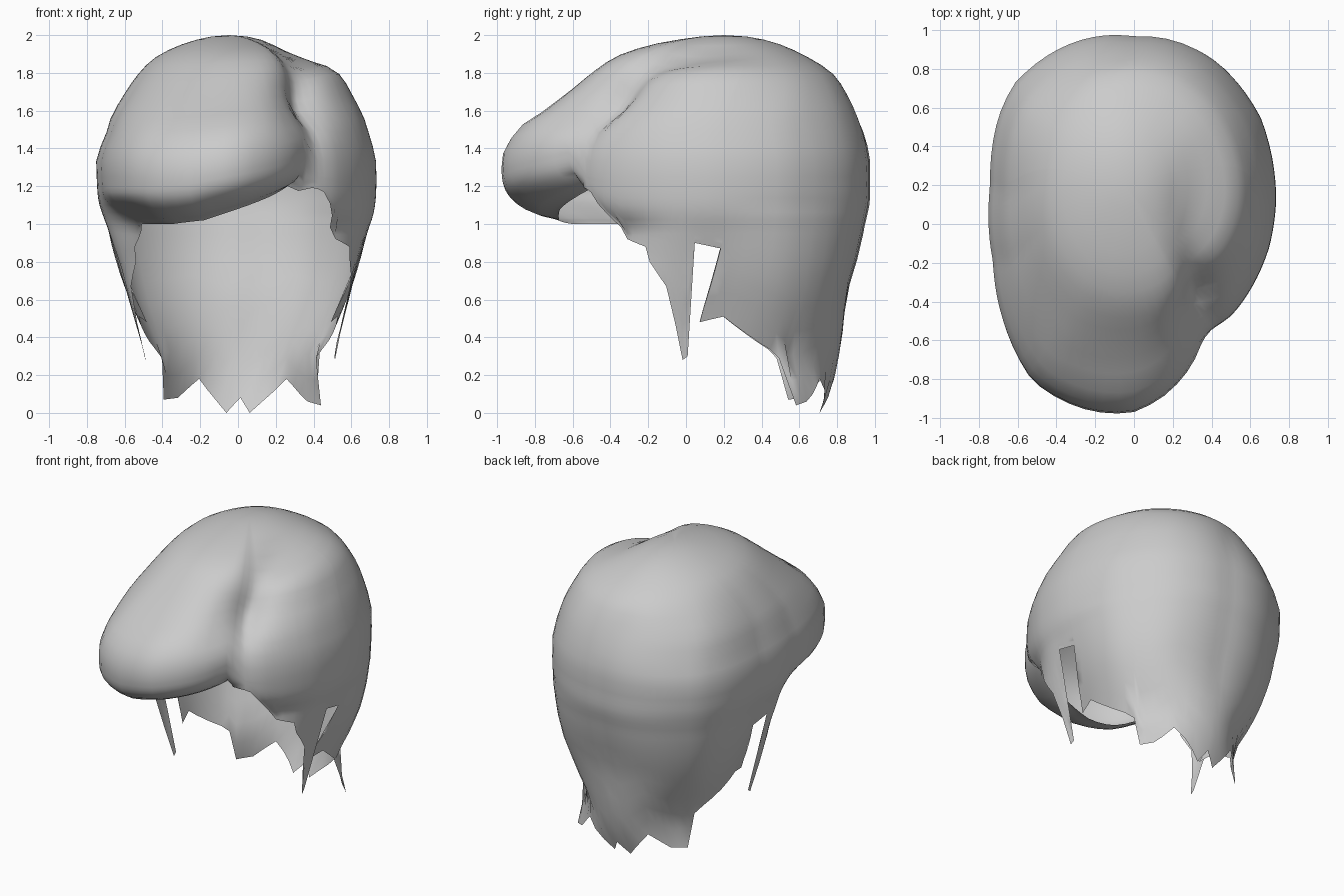
import bpy, bmesh, math

if "Cube" in bpy.data.objects:
    bpy.data.objects.remove(bpy.data.objects["Cube"])

# Horizontal sections of the hair: height, left, right, front, back
SECTIONS = [
    (2.0, -.05, -.05, .2, .2), (1.985, -.18, .09, .03, .37), (1.95, -.3, .2, -.16, .5),
    (1.88, -.44, .4, -.36, .65), (1.8, -.52, .54, -.47, .77), (1.68, -.6, .62, -.6, .85),
    (1.55, -.67, .68, -.76, .91), (1.48, -.69, .7, -.86, .935), (1.35, -.74, .735, -.945, .965),
    (1.25, -.74, .74, -.96, .965), (1.12, -.73, .735, -.93, .965), (1.04, -.705, .72, -.81, .95),
    (1.0, -.69, .705, -.66, .94), (.87, -.65, .66, -.6, .915), (.62, -.56, .57, -.6, .845),
    (.45, -.5, .51, -.6, .83), (.25, -.46, .49, -.6, .8), (.1, -.55, .68, -.6, .76),
    (0, -.6, .74, -.6, .71)]

# Fullness by angle (270 is the front): swept fringe, parting notch at -54
FULLNESS = [(-61, .80), (-57, .78), (-53, .785), (-43, .84), (-28, .89), (-10, .95), (10, 1),
            (40, 1.05), (62, 1.04), (90, 1), (120, 1.09), (131, 1.12), (142, 1.1), (165, 1.02),
            (195, 1), (217, 1.05), (237, 1.1), (256, 1.05), (270, 1.01), (281, .94),
            (292, .86), (299, .80)]
# Extra roundness of the back corners below the dome: height, amount
CORNER = [(0, 0), (.2, .02), (.35, .06), (.5, .1), (.7, .1), (.87, .06), (1.1, 0), (2, 0)]

# Lower edge: angle, height
SIDE = [(-31, .92), (-20, .88), (-18, .8), (-10, .67), (-2, .28), (1, .3), (4, .9), (16, .87),
        (17, .48), (26, .51), (40, .38), (50, .29)]
TUFTS = [(53, .04), (60, .06), (64, .1), (70, .18), (85, 0), (89, .08), (95, 0),
         (106, .18), (117, .08), (126, .07)]
FRINGE = [(212, 1), (225, 1), (240, 1), (255, 1.02), (270, 1.08), (285, 1.14), (299, 1.2)]
HEM = ([(-61, 1.2), (-58, 1.18), (-54, 1.2), (-48, 1.17)] + SIDE + TUFTS
       + [(180 - a, z) for a, z in reversed(SIDE)][:-1] + FRINGE)
UPPER, MIDDLE, LOWER = 15, 8, 7      # rows: shared dome, skirt, strands


def smooth(lo, hi, v):
    t = min(1, max(0, (v - lo) / (hi - lo)))
    return t * t * (3 - 2 * t)


def linear(table, a):
    for (a0, v0), (a1, v1) in zip(table, table[1:]):
        if a <= a1:
            return v0 + (v1 - v0) * (a - a0) / (a1 - a0)
    return table[-1][1]


def section(z):
    """Smooth interpolation of the sections, even across the flat crown."""
    s = [math.sqrt(2 - r[0]) for r in SECTIONS]
    v = math.sqrt(max(0, 2 - z))
    i = 0
    while i < len(s) - 2 and v > s[i + 1]:
        i += 1
    h = s[i + 1] - s[i]
    t = min(1, (v - s[i]) / h)
    out = []
    for k in range(1, 5):
        def slope(j):
            a, b = max(0, j - 1), min(len(s) - 1, j + 1)
            return (SECTIONS[b][k] - SECTIONS[a][k]) / (s[b] - s[a])
        p, q = SECTIONS[i][k], SECTIONS[i + 1][k]
        out.append((2*t**3 - 3*t*t + 1) * p + (t**3 - 2*t*t + t) * h * slope(i)
                   + (3*t*t - 2*t**3) * q + (t**3 - t*t) * h * slope(i + 1))
    return out


def levels(angle, hem):
    """Row heights: even rings over the dome, then down to the edge."""
    end = hem + (1 - hem) * fringe_weight(angle)
    mid = max(.95, end + .03)
    out = [2 - .75 * ((j + 1) / UPPER) ** 1.7 for j in range(UPPER)]
    out += [1.25 + (mid - 1.25) * (j + 1) / MIDDLE for j in range(MIDDLE)]
    return out + [mid + (end - mid) * (j + 1) / LOWER for j in range(LOWER)]


def fringe_weight(angle):
    return max(smooth(212, 235, angle), 1 - smooth(-61, -50, angle))


def hair_point(angle, hem, zs):
    # the fringe keeps the whole curled profile above its slanted edge
    f = fringe_weight(angle)
    z = zs + (2 - (2 - hem) * (2 - zs) - zs) * f
    left, right, front, back = section(zs)
    top = smooth(1.5, 2, zs)
    cx, cy = -.05 * top, .2 * top
    # the side panels lean forward beside the loose strands
    m = angle if angle < 90 else 180 - angle
    panel = max(0, 1 - (m - 17) / 28) if m > 16.5 else 0
    lean = 22 * panel * max(0, .87 - z)
    a = math.radians(angle - lean if angle < 90 else angle + lean)
    c, s = math.cos(a), math.sin(a)
    rx = max(right - cx if c > 0 else cx - left, 1e-4)
    ry = max(back - cy if s > 0 else cy - front, 1e-4)
    r = 1 / math.sqrt((c / rx) ** 2 + (s / ry) ** 2)
    # parting notch drifts sideways towards the crown
    look = angle - 8 * smooth(1.4, 1.9, zs)
    full = linear(FULLNESS, look if look >= -61 else look + 360)
    rear = smooth(0, 30, m)
    r *= 1 + (full - 1) * (1 - smooth(1.6, 1.95, zs)) * smooth(.7 - .6 * rear, 1.05 - .4 * rear, zs)
    # full back corners
    r *= 1 + linear(CORNER, z) * math.sin(2 * a) ** 2 * rear * (1 if angle < 90 else .6)
    # left temple tucks in under the fringe
    tuck = smooth(182, 210, angle) * (1 - smooth(222, 250, angle))
    r *= 1 - .15 * tuck * (1 - smooth(1.0, 1.17, zs))
    # loose strands hang outside the panels
    low = 1 - smooth(.4, .85, z)
    r *= 1 + low * (.07 if -25 < m < 16.5 else -.06 * panel)
    x, y = cx + r * c, cy + r * s
    # soft valley running back from the parting
    g = .075 * math.exp(-((x - .33) / .11) ** 2) * (1 - smooth(-.1, .55, y)) * smooth(1.4, 1.65, z)
    return (x * (1 - g), y + (.2 - y) * g, z + (1.2 - z) * g)


# Columns at each edge point, with extra ones in the wide gaps
columns = []
for (a0, z0), (a1, z1) in zip(HEM, HEM[1:]):
    n = max(1, math.ceil((a1 - a0) / 5))
    columns += [(a0 + (a1 - a0) * i / n, z0 + (z1 - z0) * i / n) for i in range(n)]

# Open hair shell from the crown to the ragged edge
bm = bmesh.new()
crown = bm.verts.new((-.05, .2, 2))
grid = [[bm.verts.new(hair_point(a, h, z)) for z in levels(a, h)] for a, h in columns]
for i, col in enumerate(grid):
    nxt = grid[(i + 1) % len(grid)]
    bm.faces.new((crown, col[0], nxt[0]))
    for j in range(len(col) - 1):
        bm.faces.new((col[j], col[j + 1], nxt[j + 1], nxt[j]))
mesh = bpy.data.meshes.new("hair_shell")
bm.to_mesh(mesh)
bm.free()
hair = bpy.data.objects.new("hair_shell", mesh)
bpy.context.collection.objects.link(hair)

grey = bpy.data.materials.new("light_grey")
grey.diffuse_color = (.6, .6, .6, 1)
grey.use_nodes = True
grey.node_tree.nodes["Principled BSDF"].inputs["Base Color"].default_value = grey.diffuse_color
mesh.materials.append(grey)

bpy.context.view_layer.objects.active = hair
hair.select_set(True)
bpy.ops.object.shade_smooth_by_angle(angle=math.radians(60))
